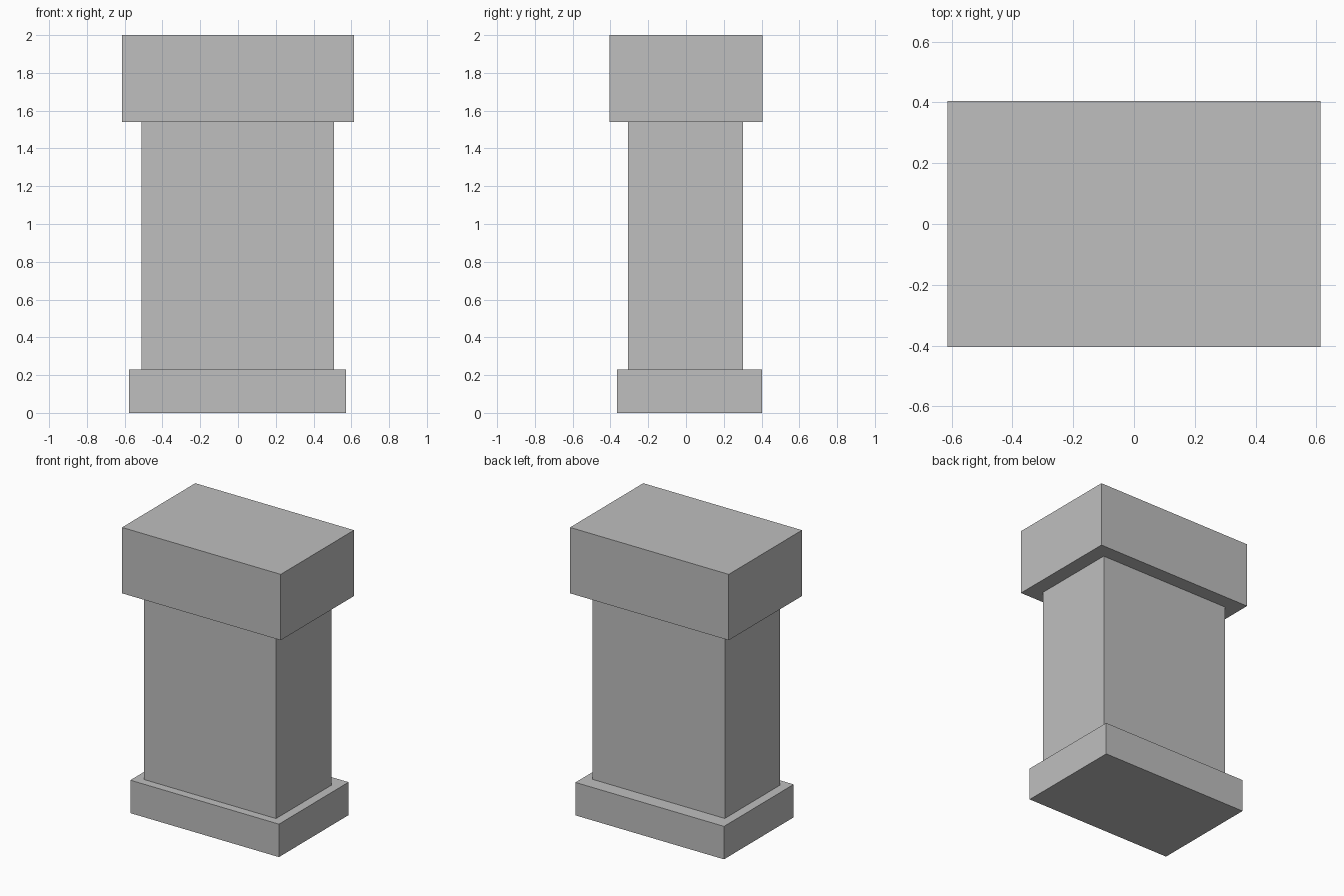
import bpy

# Remove the default cube
default = bpy.data.objects.get("Cube")
if default:
    bpy.data.objects.remove(default, do_unlink=True)

# Single stone colour
STONE = (0.52, 0.52, 0.52, 1)
stone = bpy.data.materials.new("light grey stone")
stone.use_nodes = True
stone.diffuse_color = STONE
stone.node_tree.nodes["Principled BSDF"].inputs["Base Color"].default_value = STONE


def block(name, x, y, z):
    """Flat-sided box spanning the given (low, high) range on each axis."""
    spans = (x, y, z)
    centre = [(low + high) / 2 for low, high in spans]
    bpy.ops.mesh.primitive_cube_add(size=1, location=centre)
    obj = bpy.context.object
    obj.name = obj.data.name = name
    obj.scale = [high - low for low, high in spans]
    bpy.ops.object.transform_apply(location=False, rotation=False, scale=True)
    obj.data.materials.append(stone)
    return obj


# Stacked from the ground up; the plinth sits slightly towards the back
block("plinth", (-0.576, 0.572), (-0.365, 0.403), (0, 0.23))
block("shaft", (-0.512, 0.509), (-0.307, 0.303), (0.23, 1.54))
block("cap", (-0.613, 0.613), (-0.404, 0.404), (1.54, 2))
